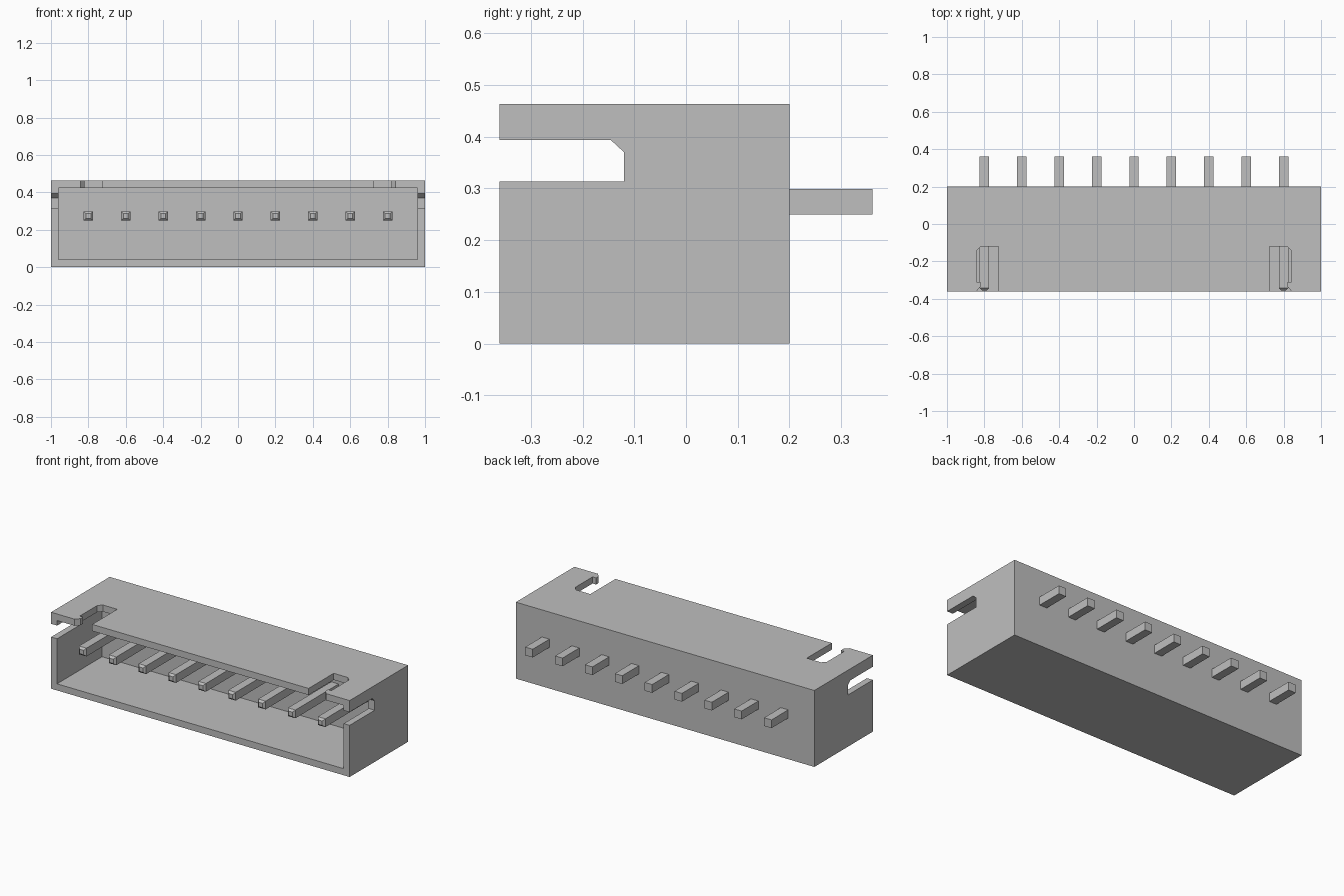
import bpy, bmesh
from mathutils import Vector

cube = bpy.data.objects.get("Cube")
if cube:
    bpy.data.objects.remove(cube, do_unlink=True)

grey = bpy.data.materials.new("plain grey")
grey.use_nodes = True
colour = (0.52, 0.52, 0.52, 1)
grey.diffuse_color = colour
grey.node_tree.nodes["Principled BSDF"].inputs["Base Color"].default_value = colour

FRONT, BACK, TOP = -0.36, 0.2, 0.463
PIN, PITCH = 0.05, 0.2


def add_object(name, bm):
    bmesh.ops.recalc_face_normals(bm, faces=bm.faces)
    mesh = bpy.data.meshes.new(name)
    bm.to_mesh(mesh)
    bm.free()
    mesh.materials.append(grey)
    obj = bpy.data.objects.new(name, mesh)
    bpy.context.collection.objects.link(obj)
    return obj


def prism(name, outline, offset):
    """Extrude a closed outline of 3D points along an offset."""
    bm = bmesh.new()
    face = bm.faces.new([bm.verts.new(p) for p in outline])
    new = bmesh.ops.extrude_face_region(bm, geom=[face])["geom"]
    bmesh.ops.translate(bm, vec=Vector(offset),
                        verts=[v for v in new if isinstance(v, bmesh.types.BMVert)])
    return add_object(name, bm)


def box(name, lo, hi):
    base = [(lo[0], lo[1], lo[2]), (hi[0], lo[1], lo[2]),
            (hi[0], hi[1], lo[2]), (lo[0], hi[1], lo[2])]
    return prism(name, base, (0, 0, hi[2] - lo[2]))


def cut(target, cutter):
    mod = target.modifiers.new("cut", "BOOLEAN")
    mod.operation, mod.solver, mod.object = "DIFFERENCE", "EXACT", cutter
    bpy.context.view_layer.objects.active = target
    bpy.ops.object.modifier_apply(modifier=mod.name)
    bpy.data.objects.remove(cutter, do_unlink=True)


# Housing with an open front cavity
housing = box("housing", (-1, FRONT, 0), (1, BACK, TOP))
cut(housing, box("cavity", (-0.96, FRONT - 0.1, 0.04), (0.96, 0.07, 0.423)))

# Side notches with one chamfered corner, through both end walls
notch = [(-0.5, 0.313), (-0.12, 0.313), (-0.12, 0.37), (-0.145, 0.393), (-0.5, 0.393)]
cut(housing, prism("side_notch", [(-1.1, y, z) for y, z in notch], (2.2, 0, 0)))

# Hooked latch slots in the top wall
slot = [(0.725, -0.5), (0.725, -0.12), (0.82, -0.12), (0.843, -0.143), (0.843, -0.31),
        (0.82, -0.31), (0.82, -0.335), (0.843, FRONT), (0.843, -0.5)]
for side in (-1, 1):
    cut(housing, prism("latch_slot", [(side * x, y, 0.4) for x, y in slot], (0, 0, 0.2)))

# Row of nine square pins with tapered front tips
for i in range(9):
    x = (i - 4) * PITCH
    bm = bmesh.new()
    bmesh.ops.create_cube(bm, size=1)
    for v in bm.verts:
        v.co = (x + v.co.x * PIN, -0.355 if v.co.y < 0 else 0.36, 0.274 + v.co.z * PIN)
    tip = [e for e in bm.edges if all(v.co.y < 0 for v in e.verts)]
    bmesh.ops.bevel(bm, geom=tip, offset=0.012, segments=1, affect="EDGES")
    add_object(f"pin_{i + 1}", bm)
